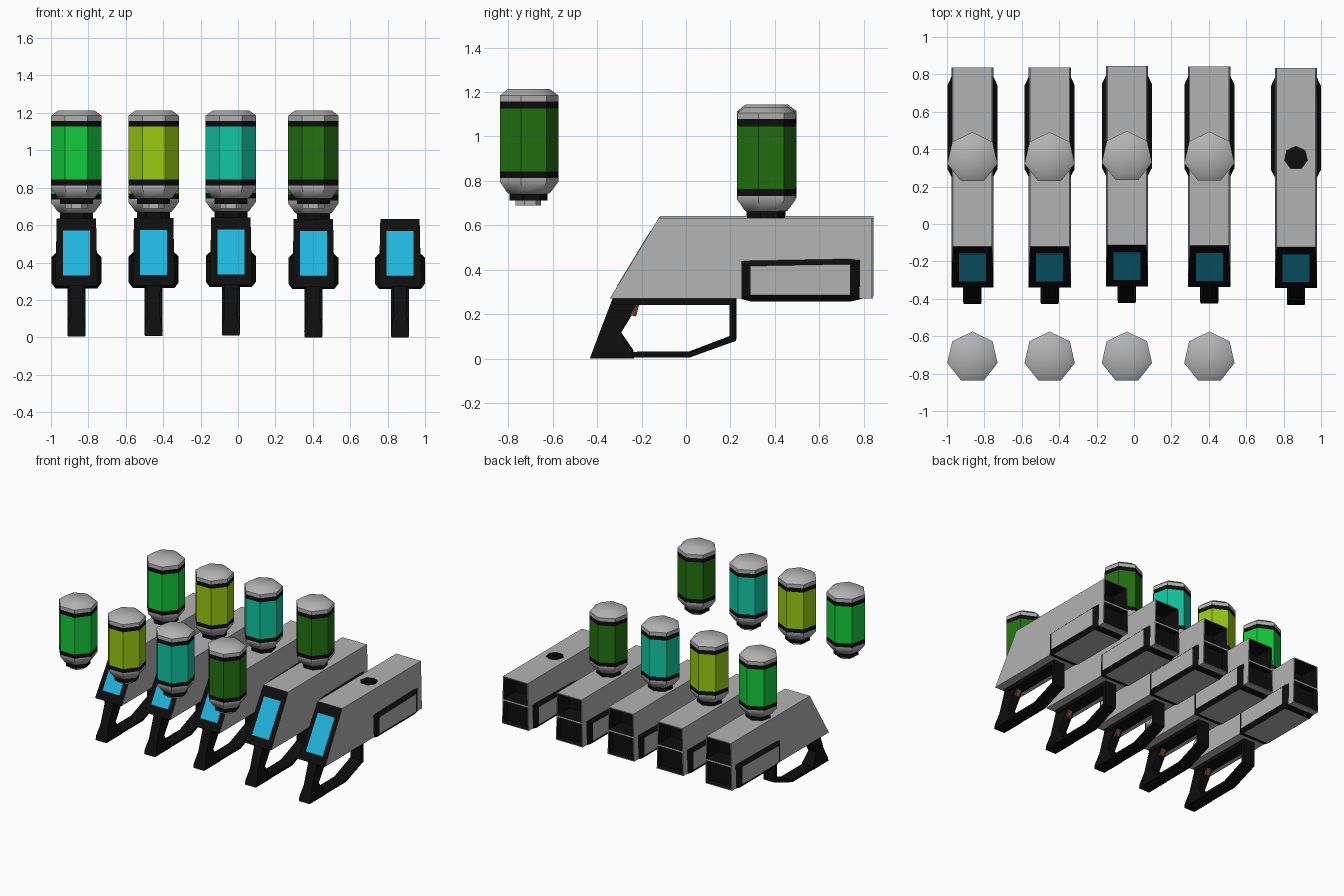
import bpy, bmesh
from math import sin, cos, tau, radians
from mathutils import Vector

if "Cube" in bpy.data.objects:
    bpy.data.objects.remove(bpy.data.objects["Cube"])


def material(name, rgb):
    m = bpy.data.materials.new(name)
    m.diffuse_color = (*rgb, 1)
    m.use_nodes = True
    m.node_tree.nodes["Principled BSDF"].inputs["Base Color"].default_value = m.diffuse_color
    return m


GREY = material("grey", (0.45, 0.45, 0.45))
BLACK = material("black", (0.004, 0.004, 0.004))
BLUE = material("screen_blue", (0.014, 0.46, 0.73))
RED = material("trigger_red", (0.2, 0.05, 0.03))
FLUIDS = [material("fluid_green", (0.006, 0.6, 0.045)),
          material("fluid_lime", (0.32, 0.6, 0.005)),
          material("fluid_teal", (0.006, 0.58, 0.37)),
          material("fluid_dark", (0.016, 0.17, 0.005))]


def loft(name, rings, mats, pick=lambda i, j: 0, edit=None):
    """Skin a stack of equal rings; pick(ring, side) gives the material, ring -1 is a cap."""
    bm = bmesh.new()
    vs = [[bm.verts.new(p) for p in r] for r in rings]
    n = len(rings[0])
    for i in range(len(vs) - 1):
        for j in range(n):
            k = (j + 1) % n
            f = bm.faces.new((vs[i][j], vs[i][k], vs[i + 1][k], vs[i + 1][j]))
            f.material_index = pick(i, j)
    for r in (vs[0], vs[-1]):
        bm.faces.new(r).material_index = pick(-1, 0)
    bmesh.ops.recalc_face_normals(bm, faces=bm.faces[:])
    if edit:
        edit(bm)
    me = bpy.data.meshes.new(name)
    bm.to_mesh(me)
    bm.free()
    for m in mats:
        me.materials.append(m)
    return me


def prism(name, profile, hw, mats, pick=lambda i, j: 0, edit=None):
    """Extrude a y-z profile across x; hw is one half width or one per point."""
    w = hw if isinstance(hw, list) else [hw] * len(profile)
    rings = [[(s * a, y, z) for a, (y, z) in zip(w, profile)] for s in (-1, 1)]
    return loft(name, rings, mats, pick, edit)


def place(name, mesh, loc):
    ob = bpy.data.objects.new(name, mesh)
    ob.location = loc
    bpy.context.collection.objects.link(ob)
    return ob


def heptagon(r, z, y=0):
    return [(r * cos(tau * (k / 7 + 0.25)), y + r * sin(tau * (k / 7 + 0.25)), z)
            for k in range(7)]


# Body: sloped front, two deep openings in the back
def open_back(bm):
    bm.normal_update()
    back = max(bm.faces, key=lambda f: f.normal.y)
    bmesh.ops.bisect_plane(bm, geom=[back, *back.edges, *back.verts],
                           plane_co=(0, 0, 0.452), plane_no=(0, 0, 1))
    bm.normal_update()
    holes = [f for f in bm.faces if f.normal.y > 0.9]
    bmesh.ops.inset_individual(bm, faces=holes, thickness=0.01)
    walls = bmesh.ops.inset_individual(bm, faces=holes, thickness=0, depth=-0.15)
    for f in holes + walls["faces"]:
        f.material_index = 1


TANK_Y = 0.353
body = prism("gun_body", [(-0.343, 0.27), (-0.123, 0.632), (0.834, 0.632), (0.834, 0.27)],
             [0.113, 0.105, 0.105, 0.113], [GREY, BLACK],
             lambda i, j: 1 if i == 0 and j == 0 else 0, open_back)

# Tank socket cut into the top of the body
cut = place("socket_cutter", loft("socket_cutter", [heptagon(0.063, z, TANK_Y) for z in (0.56, 0.7)],
                                  [BLACK]), (0, 0, 0))
cut.hide_render = True
temp = place("body_temp", body, (0, 0, 0))
mod = temp.modifiers.new("socket", 'BOOLEAN')
mod.object = cut
mod.operation = 'DIFFERENCE'
mod.material_mode = 'TRANSFER'
deps = bpy.context.evaluated_depsgraph_get()
body = bpy.data.meshes.new_from_object(temp.evaluated_get(deps))
for o in (temp, cut):
    bpy.data.objects.remove(o)

# Screen lying on the sloped front
lo, hi = Vector((-0.343, 0.27)), Vector((-0.123, 0.632))
out = Vector((-0.854, 0.52))
a, b = lo.lerp(hi, 0.155), lo.lerp(hi, 0.82)
screen = prism("screen", [a + out * 0.002, b + out * 0.002, b - out * 0.01, a - out * 0.01],
               0.072, [BLUE])

# Fore grip wrapping sides and underside, with black bevelled rims
half_outer = [(0.108, 0.45), (0.134, 0.425), (0.134, 0.287), (0.112, 0.258)]
half_inner = [(0.108, 0.448), (0.11, 0.44), (0.112, 0.272), (0.111, 0.268)]


def grip_ring(half, y):
    rise = 0.018 * (y - 0.75)
    pts = [(x, z + (rise if z > 0.4 else 0)) for x, z in half]
    return [(x, y, z) for x, z in pts] + [(-x, y, z) for x, z in reversed(pts)]


fore_grip = loft("fore_grip", [grip_ring(half_inner, 0.249), grip_ring(half_outer, 0.29),
                               grip_ring(half_outer, 0.738), grip_ring(half_inner, 0.783)],
                 [GREY, BLACK], lambda i, j: 0 if i == 1 and j in (1, 3, 5) else 1)

# Hand guard loop and waisted handle
guard = prism("hand_guard", [(-0.33, 0.272), (0.218, 0.272), (0.218, 0.08), (0.007, 0.004),
                             (-0.425, 0.004), (-0.42, 0.02), (0.003, 0.022), (0.195, 0.095),
                             (0.195, 0.242), (-0.318, 0.242)], 0.048, [BLACK])
handle = loft("handle", [[(-w, y0, z), (w, y0, z), (w, y1, z), (-w, y1, z)] for z, y0, y1, w in
                         [(0.0, -0.433, -0.24, 0.046), (0.03, -0.422, -0.248, 0.049),
                          (0.11, -0.392, -0.303, 0.033), (0.272, -0.33, -0.205, 0.036)]],
              [BLACK])
trigger = prism("trigger", [(-0.25, 0.245), (-0.218, 0.245), (-0.232, 0.19), (-0.265, 0.203)],
                0.018, [RED])

# Tank: stacked rings (radius, height, material of the band above)
TANK = [(0.06, 0.69, 0), (0.06, 0.712, 1), (0.09, 0.712, 1), (0.09, 0.742, 0),
        (0.1, 0.745, 0), (0.138, 0.795, 0), (0.138, 0.812, 1), (0.138, 0.843, 2),
        (0.138, 1.126, 1), (0.138, 1.158, 0), (0.138, 1.185, 0), (0.1, 1.213, 0)]


def make_tank(fluid):
    me = loft("tank", [heptagon(r, z) for r, z, _ in TANK], [GREY, BLACK, fluid],
              lambda i, j: TANK[i][2] if i >= 0 else 0)
    me.shade_smooth()
    me.set_sharp_from_angle(angle=radians(40))
    return me


# Row of five guns, four with a mounted and a loose tank
parts = {"gun_body": body, "screen": screen, "fore_grip": fore_grip,
         "hand_guard": guard, "handle": handle, "trigger": trigger}
spots = [(-0.864, 0.004, 0.004), (-0.451, 0.004, 0.007), (-0.038, 0.01, 0.01),
         (0.403, 0.007, 0), (0.866, 0, 0)]
for n, spot in enumerate(spots):
    for name, mesh in parts.items():
        place(f"{name}_{n + 1}", mesh, spot)
    if n < 4:
        tank = make_tank(FLUIDS[n])
        x, y, z = spot
        place(f"mounted_tank_{n + 1}", tank, (x, y + TANK_Y - 0.004, z - 0.08))
        place(f"loose_tank_{n + 1}", tank, (x, -0.713, 0))
